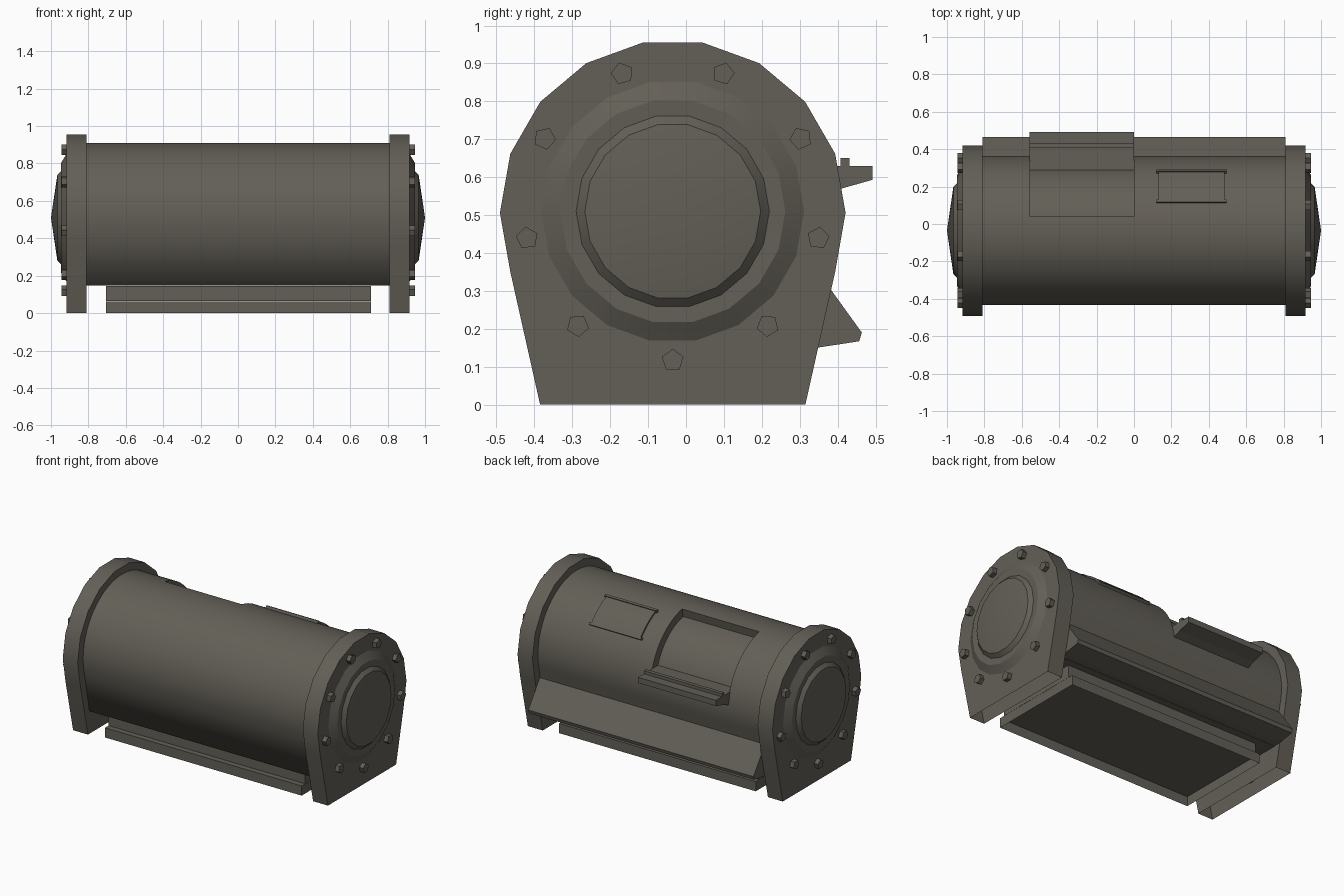
import bpy, bmesh, math
from math import sin, cos, radians, pi

if "Cube" in bpy.data.objects:
    bpy.data.objects.remove(bpy.data.objects["Cube"])

CY, CZ = -0.035, 0.51          # drum axis
paint = bpy.data.materials.new("dark taupe metal")
paint.diffuse_color = (0.125, 0.115, 0.095, 1)
paint.use_nodes = True
paint.node_tree.nodes["Principled BSDF"].inputs["Base Color"].default_value = paint.diffuse_color


def finish(name, bm, smooth=None):
    bmesh.ops.recalc_face_normals(bm, faces=bm.faces)
    me = bpy.data.meshes.new(name)
    bm.to_mesh(me)
    bm.free()
    me.materials.append(paint)
    ob = bpy.data.objects.new(name, me)
    bpy.context.collection.objects.link(ob)
    if smooth:
        smooth_by_angle(ob, smooth)
    return ob


def smooth_by_angle(ob, angle):
    bpy.ops.object.select_all(action='DESELECT')
    ob.select_set(True)
    bpy.context.view_layer.objects.active = ob
    bpy.ops.object.shade_smooth_by_angle(angle=radians(angle))


def polar(r, deg, cz=CZ):
    """(y, z) at an angle from straight up, positive toward the back."""
    return CY + r * sin(radians(deg)), cz + r * cos(radians(deg))


def arc(r, a0, a1, n, cz=CZ):
    return [polar(r, a0 + (a1 - a0) * i / n, cz) for i in range(n + 1)]


def prism(name, pts, x0, x1, smooth=None, open_bottom=False):
    """Extrude a (y, z) outline along x."""
    bm = bmesh.new()
    a = [bm.verts.new((x0, y, z)) for y, z in pts]
    b = [bm.verts.new((x1, y, z)) for y, z in pts]
    bm.faces.new(a)
    bm.faces.new(b)
    n = len(pts)
    for i in range(n):
        j = (i + 1) % n
        bm.faces.new((a[i], a[j], b[j], b[i]))
    bmesh.ops.recalc_face_normals(bm, faces=bm.faces)
    if open_bottom:
        low = [f for f in bm.faces if all(v.co.z < 0.001 for v in f.verts)]
        bmesh.ops.delete(bm, geom=low, context='FACES')
    return finish(name, bm, smooth)


def box(name, half, z0, z1, open_bottom=False):
    return prism(name, [(CY - half, z0), (CY - half, z1), (CY + half, z1), (CY + half, z0)],
                 -0.705, 0.71, open_bottom=open_bottom)


# Drum body: arch with tapered sides, a flat underside and a door recess
body = prism("drum_body", [(CY - 0.335, 0.147)] + arc(0.399, -104, 104, 52) + [(CY + 0.335, 0.147)],
             -0.81, 0.81)
cutter = prism("recess_cutter", arc(0.345, 10.8, 75, 16) + arc(0.5, 75, 10.8, 16), -0.555, 0.0)
cutter.hide_render = True
mod = body.modifiers.new("recess", 'BOOLEAN')
mod.operation = 'DIFFERENCE'
mod.solver = 'EXACT'
mod.object = cutter
bpy.context.view_layer.objects.active = body
bpy.ops.object.modifier_apply(modifier="recess")
bpy.data.objects.remove(cutter)
smooth_by_angle(body, 30)
# Soft shading over the long front bottom edge
for e in body.data.edges:
    p, q = (body.data.vertices[i].co for i in e.vertices)
    if max(p.z, q.z) < 0.15 and max(p.y, q.y) < -0.3:
        e.use_edge_sharp = False

# Door shelf under the recess
prism("door_shelf", [(0.285, 0.595), (0.36, 0.55), (0.41, 0.57), (0.492, 0.593), (0.492, 0.63),
                     (0.432, 0.63), (0.432, 0.65), (0.407, 0.65), (0.407, 0.63), (0.285, 0.63)],
      -0.56, 0.0)

# Raised hatch with a lip at either end
prism("hatch_plate", arc(0.39, 22, 51, 8) + arc(0.41, 51, 22, 8), 0.13, 0.485, 30)
for name, a in (("hatch_upper_lip", 21.5), ("hatch_lower_lip", 50)):
    prism(name, arc(0.39, a, a + 2, 1) + arc(0.416, a + 2, a, 1), 0.12, 0.495)

# Wedge trough along the back
prism("back_trough", [(0.345, 0.355), (0.464, 0.19), (0.457, 0.167), (0.345, 0.15), (0.29, 0.149),
                      (0.3, 0.3)], -0.81, 0.81)

# Base: shallow open-bottomed flange below a narrower plinth
box("base_flange", 0.325, 0, 0.063, open_bottom=True)
box("base_plinth", 0.29, 0.064, 0.146)

for side, s in (("left", -1), ("right", 1)):
    # End plate: 18-sided arch with tapered legs, open underneath
    prism(side + "_end_plate",
          [(CY - 0.35, 0)] + arc(0.456, -110, 110, 11, CZ - 0.004) + [(CY + 0.35, 0)],
          s * 0.81, s * 0.917, 30, open_bottom=True)

    # Stepped hub cap, lathed around the drum axis
    bm = bmesh.new()
    profile = [(0.35, 0.915), (0.297, 0.946), (0.255, 0.944), (0.232, 0.966)]
    rings = []
    for r, x in profile:
        ring = []
        for i in range(18):
            y, z = polar(r, 10 + 20 * i)
            ring.append(bm.verts.new((s * x, y, z)))
        rings.append(ring)
    tip = bm.verts.new((s * 1.0, CY, CZ))
    for i in range(18):
        j = (i + 1) % 18
        for p, q in zip(rings, rings[1:]):
            bm.faces.new((p[i], p[j], q[j], q[i]))
        bm.faces.new((rings[-1][i], rings[-1][j], tip))
    hub = finish(side + "_hub_cap", bm, 25)
    if sum(f.normal.x * s for f in hub.data.polygons) < 0:
        hub.data.flip_normals()

    # Nine five-sided bolts
    for k in range(9):
        y, z = polar(0.39, 180 + 40 * k, CZ - 0.003)
        pts = [(y + 0.03 * sin(2 * pi * i / 5 - radians(40 * k)),
                z + 0.03 * cos(2 * pi * i / 5 - radians(40 * k))) for i in range(5)]
        prism(f"{side}_bolt_{k + 1}", pts, s * 0.91, s * 0.945)
